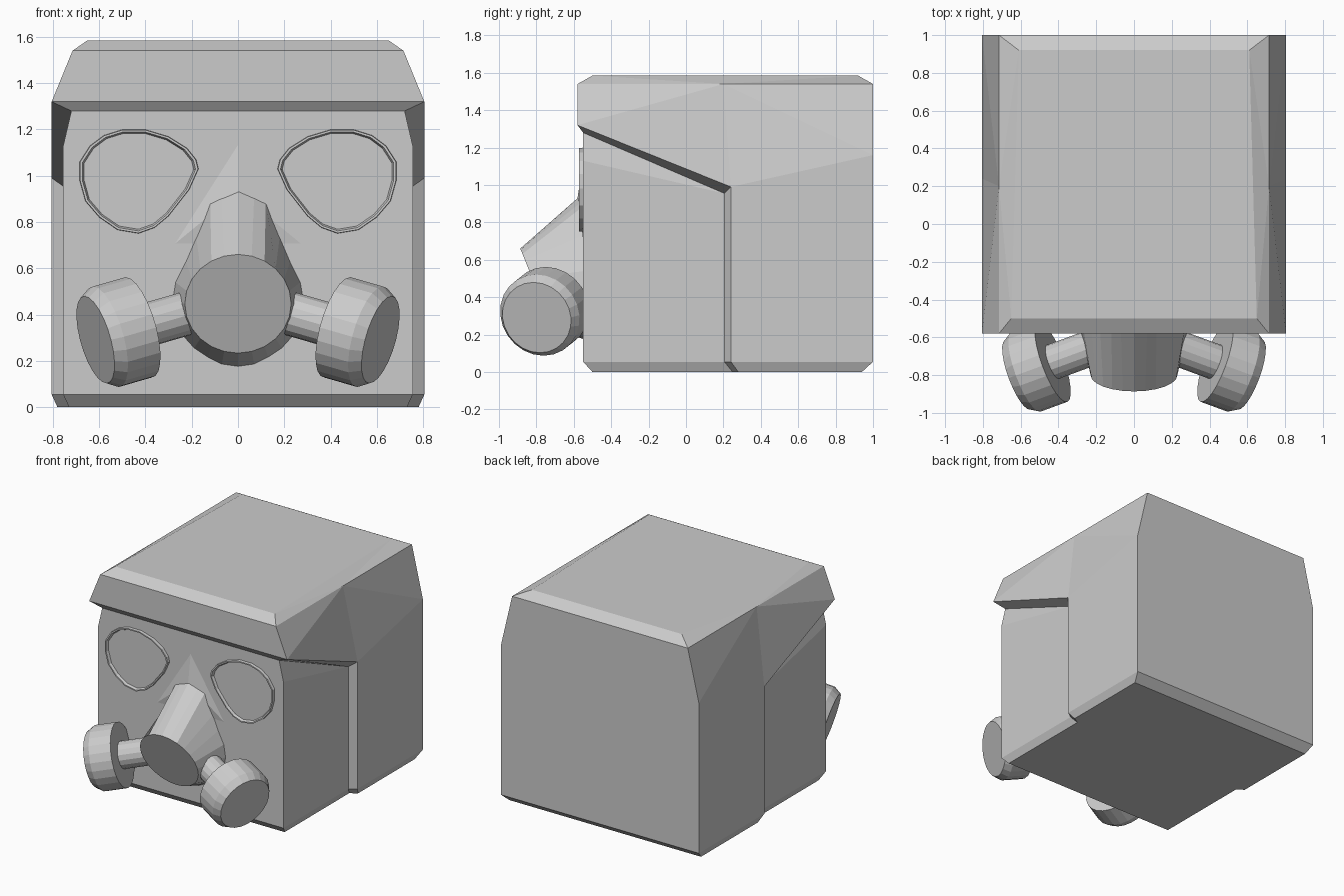
import bpy, bmesh
from math import sin, cos, pi, radians
from mathutils import Vector

if "Cube" in bpy.data.objects:
    bpy.data.objects.remove(bpy.data.objects["Cube"])


def make(name, verts, faces):
    me = bpy.data.meshes.new(name)
    me.from_pydata(verts, [], faces)
    bm = bmesh.new()
    bm.from_mesh(me)
    bmesh.ops.recalc_face_normals(bm, faces=bm.faces)
    bm.to_mesh(me)
    bm.free()
    ob = bpy.data.objects.new(name, me)
    bpy.context.collection.objects.link(ob)
    return ob


def loft(name, rings, side=1):
    """Skin closed rings of equal length and cap both ends; side=-1 mirrors in x."""
    n = len(rings[0])
    verts = [(side * p[0], p[1], p[2]) for r in rings for p in r]
    faces = [(k*n + i, k*n + (i+1) % n, (k+1)*n + (i+1) % n, (k+1)*n + i)
             for k in range(len(rings) - 1) for i in range(n)]
    faces += [tuple(range(n)), tuple(range((len(rings)-1)*n, len(rings)*n))]
    return make(name, verts, faces)


# Hooded head: lower-case letters are right-hand corners, upper-case their mirrors
corners = {
    'a': (.805, -.58, 1.32), 'b': (.715, -.58, 1.54), 'c': (.65, -.5, 1.585),
    'd': (.61, .92, 1.585), 'e': (.715, 1, 1.54), 'f': (.805, 1, 1.16),
    'g': (.805, 1, .055), 'h': (.78, .94, 0), 'i': (.805, .24, .055),
    'j': (.78, .28, 0), 'k': (.805, .24, .99), 'p': (.715, .2, 1.54),
    'l': (.72, -.55, 1.28), 'm': (.755, .205, .955), 'n': (.755, .205, .055),
    'o': (.73, .25, 0), 'q': (.755, -.55, 1.13), 'r': (.755, -.55, .055),
    's': (.73, -.5, 0)}
middle = "abBA bcCB cdDC deED efgGFE ghHG hjJH alLA lqrRQL rsSR soOS ojJO".split()
sides = "abp akp kfp fep bcp cdp dep kfgi ighj kmni nijo akml lqm qmnr rnos".split()
keys = list(corners)
order = keys + [k.upper() for k in keys]
verts = [corners[k] for k in keys] + [(-corners[k][0],) + corners[k][1:] for k in keys]
faces = [[order.index(ch) for ch in f]
         for f in middle + sides + [f.swapcase() for f in sides]]
make("hooded_head", verts, faces)

# Shallow bridge rising between the eyes
make("nose_bridge", [(0, -.549, 1.14), (.28, -.549, .7), (-.28, -.549, .7), (0, -.58, .93)],
     [(0, 1, 3), (0, 3, 2), (1, 2, 3), (0, 2, 1)])

# Snout: pointed outline on the face lofted to a tilted disc
half = [(0, .96), (.07, .92), (.12, .89), (.18, .735), (.225, .63), (.27, .54),
        (.285, .45), (.27, .36), (.235, .305), (.19, .255), (.13, .215),
        (.07, .185), (0, .175)]
outline = half + [(-x, z) for x, z in half[-2:0:-1]]
base = [(x, -.545, z) for x, z in outline]
tilt = radians(22)
disc = []
for i in range(24):
    t = 2 * pi * i / 24
    u = .23 * cos(t)
    disc.append((.23 * sin(t), -.80 - u * sin(tilt), .447 + u * cos(tilt)))
loft("snout", [base, disc])

# Filters: chamfered drums on short pipes, angled outward, forward and down
origin = Vector((.43, -.73, .345))
axis = Vector((.9, -.33, -.26)).normalized()
across = axis.cross(Vector((0, 0, 1))).normalized()
up = across.cross(axis)


def ring(t, r, n):
    return [origin + axis * t + r * (cos(2*pi*i/n) * across + sin(2*pi*i/n) * up)
            for i in range(n)]


# Eyepiece outline, (x, z)
eye = [(.17, 1.03), (.21, .94), (.30, .825), (.36, .775), (.43, .75), (.52, .765),
       (.60, .82), (.66, .89), (.685, .98), (.685, 1.06), (.64, 1.13), (.58, 1.175),
       (.5, 1.2), (.40, 1.2), (.30, 1.17), (.22, 1.12), (.18, 1.07)]


def eye_ring(scale, y):
    return [(.435 + (x - .435) * scale, y, .985 + (z - .985) * scale) for x, z in eye]


for label, s in (("right", 1), ("left", -1)):
    loft(label + "_filter_drum", [ring(0, .225, 24), ring(.155, .225, 24),
                                  ring(.205, .195, 24)], s)
    loft(label + "_filter_pipe", [ring(-.25, .095, 16), ring(.02, .095, 16)], s)
    loft(label + "_eyepiece", [eye_ring(1, -.54), eye_ring(.99, -.572),
                               eye_ring(.95, -.572), eye_ring(.92, -.553)], s)
